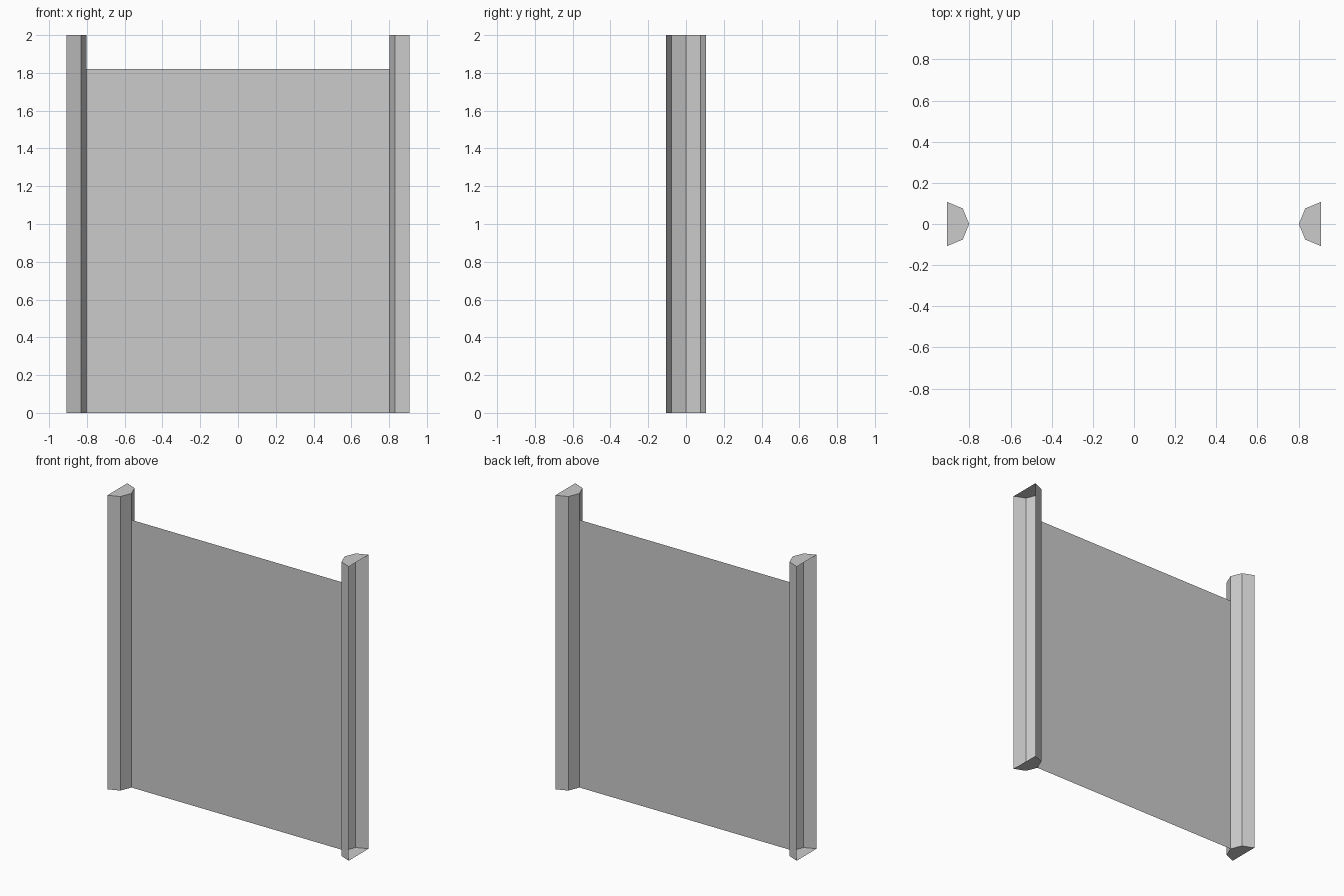
import bpy, bmesh, math

if "Cube" in bpy.data.objects:
    bpy.data.objects.remove(bpy.data.objects["Cube"])

OUTER_X, RADIUS, HEIGHT = 0.908, 0.107, 2.0
PANEL_TOP = 1.82


def make_object(name, bm):
    mesh = bpy.data.meshes.new(name)
    bm.to_mesh(mesh)
    bm.free()
    obj = bpy.data.objects.new(name, mesh)
    bpy.context.collection.objects.link(obj)
    return obj


def half_post(name, side):
    """Half-octagon post, capped top and bottom, open on its flat outer side."""
    bm = bmesh.new()
    rings = []
    for z in (0.0, HEIGHT):
        ring = []
        for i in range(5):
            a = math.radians(-90 + 45 * i)
            x = side * (OUTER_X - RADIUS * math.cos(a))
            ring.append(bm.verts.new((x, RADIUS * math.sin(a), z)))
        rings.append(ring)
    low, high = rings
    for i in range(4):
        bm.faces.new((low[i], high[i], high[i + 1], low[i + 1]))
    bm.faces.new(low)
    bm.faces.new(high[::-1])
    # The right side's winding faces outward; the mirrored side is flipped
    if side < 0:
        bmesh.ops.reverse_faces(bm, faces=bm.faces[:])
    return make_object(name, bm)


# Posts
half_post("left_post", -1)
half_post("right_post", 1)

# Thin sheet panel spanning between the post tips
bm = bmesh.new()
edge = OUTER_X - RADIUS
bm.faces.new([bm.verts.new(p) for p in (
    (-edge, 0, 0), (edge, 0, 0), (edge, 0, PANEL_TOP), (-edge, 0, PANEL_TOP))])
make_object("panel", bm)
